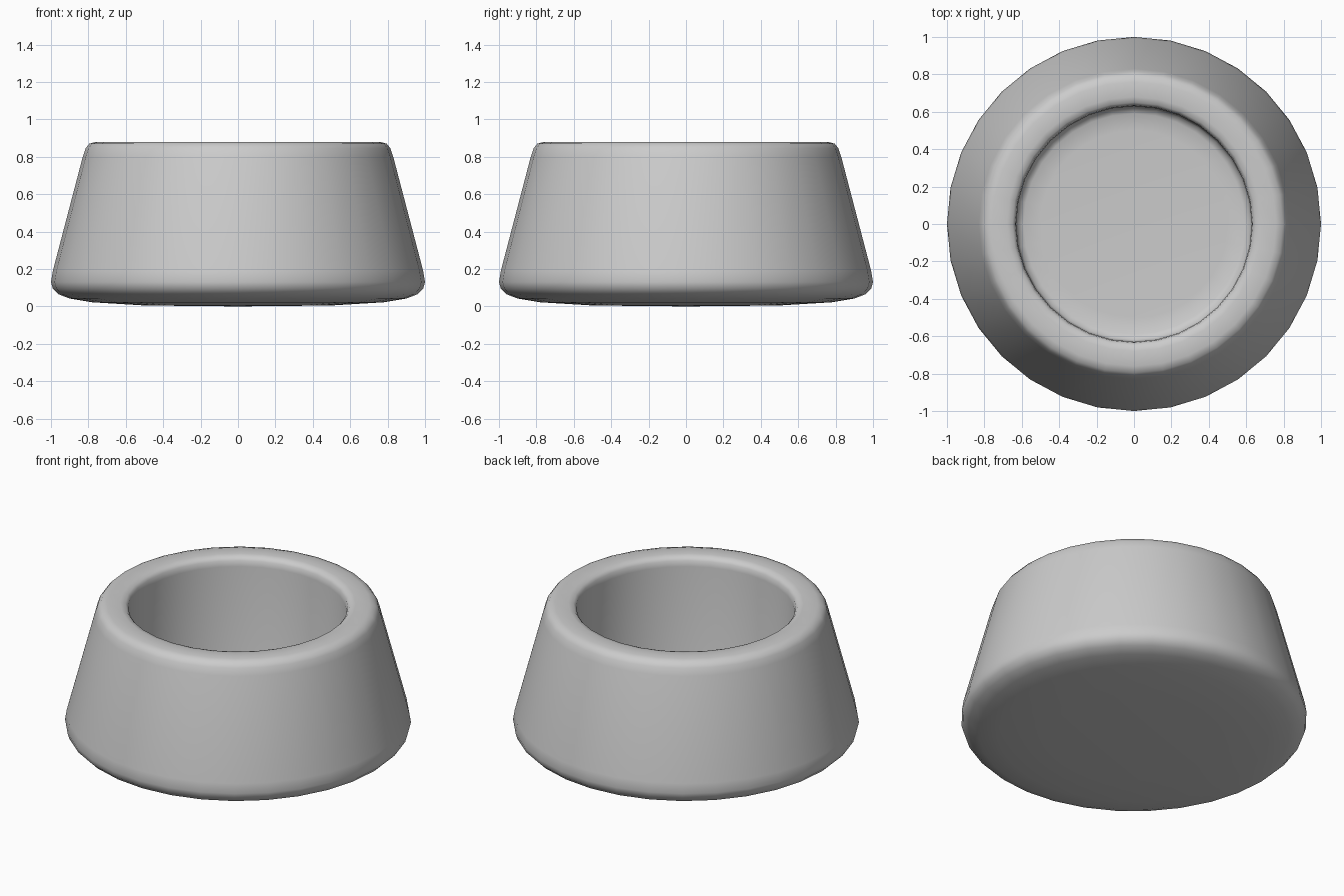
import bpy
import bmesh
import math

cube = bpy.data.objects.get("Cube")
if cube:
    bpy.data.objects.remove(cube, do_unlink=True)

SIDES = 32

# Plain grey material
grey = bpy.data.materials.new("light_grey")
grey.use_nodes = True
colour = (0.6, 0.6, 0.6, 1)
grey.diffuse_color = colour
grey.node_tree.nodes["Principled BSDF"].inputs["Base Color"].default_value = colour

# Bowl profile (radius, height): convex underside, flared wall, rim, well, floor
profile = [
    (0, 0), (0.5, 0.005), (0.78, 0.022), (0.9, 0.042), (0.96, 0.065),
    (0.99, 0.095), (1, 0.13), (0.99, 0.19), (0.83, 0.80),
    (0.815, 0.845), (0.795, 0.87), (0.76, 0.88), (0.68, 0.88),
    (0.65, 0.873), (0.635, 0.855), (0.63, 0.82),
    (0.63, 0.16), (0.62, 0.125), (0.59, 0.11), (0.5, 0.105), (0, 0.1),
]


def lathe(name, points, sides, material):
    bm = bmesh.new()
    verts = [bm.verts.new((r, 0, z)) for r, z in points]
    edges = [bm.edges.new(pair) for pair in zip(verts, verts[1:])]
    bmesh.ops.spin(bm, geom=verts + edges, cent=(0, 0, 0), axis=(0, 0, 1),
                   angle=math.tau, steps=sides, use_merge=True)
    bmesh.ops.remove_doubles(bm, verts=bm.verts, dist=0.0005)
    bmesh.ops.recalc_face_normals(bm, faces=bm.faces)
    mesh = bpy.data.meshes.new(name)
    bm.to_mesh(mesh)
    bm.free()
    mesh.materials.append(material)
    obj = bpy.data.objects.new(name, mesh)
    bpy.context.collection.objects.link(obj)
    return obj


bowl = lathe("bowl", profile, SIDES, grey)
bpy.context.view_layer.objects.active = bowl
bowl.select_set(True)
bpy.ops.object.shade_smooth_by_angle(angle=math.radians(60))
